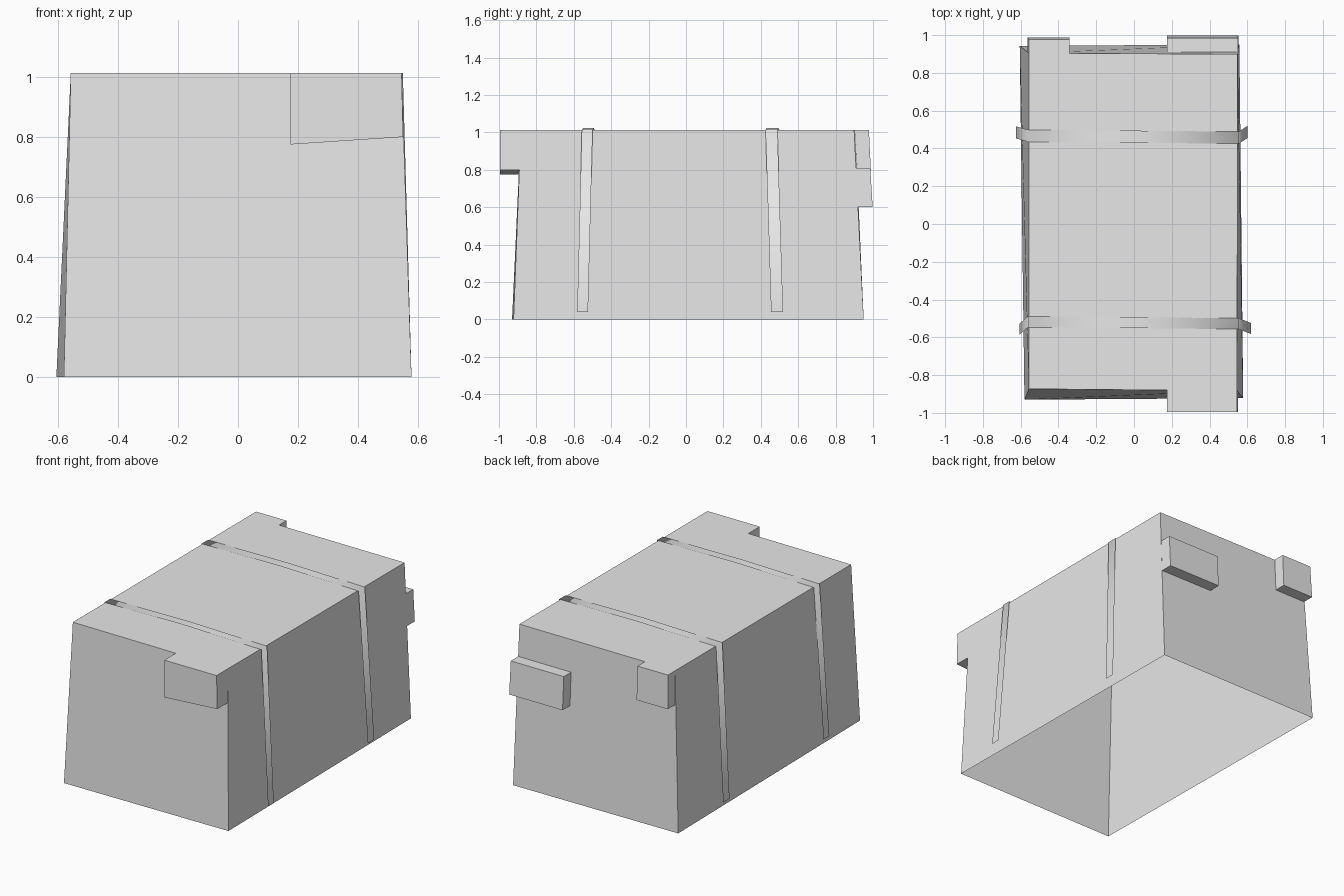
import bpy, bmesh
from mathutils import Vector

cube = bpy.data.objects.get("Cube")
if cube:
    bpy.data.objects.remove(cube, do_unlink=True)

# Single plain grey
grey = bpy.data.materials.new("plain_grey")
grey.use_nodes = True
grey.diffuse_color = (0.8, 0.8, 0.8, 1)
grey.node_tree.nodes["Principled BSDF"].inputs["Base Color"].default_value = (0.8, 0.8, 0.8, 1)


def finish(name, bm):
    mesh = bpy.data.meshes.new(name)
    bm.to_mesh(mesh)
    bm.free()
    mesh.materials.append(grey)
    obj = bpy.data.objects.new(name, mesh)
    bpy.context.collection.objects.link(obj)
    return obj


def open_box(name, rim, base):
    """Closed at the base loop, open at the rim loop."""
    bm = bmesh.new()
    r = [bm.verts.new(p) for p in rim]
    b = [bm.verts.new(p) for p in base]
    centre = sum((Vector(p) for p in rim + base), Vector()) / 8
    bm.faces.new(b)
    for i in range(4):
        j = (i + 1) % 4
        bm.faces.new((r[i], r[j], b[j], b[i]))
    for f in bm.faces:
        f.normal_update()
        if f.normal.dot(f.calc_center_median() - centre) < 0:
            f.normal_flip()
    return finish(name, bm)


# Tapered chest body, hollow and open underneath
TOP = 1.013
low = [(-0.58, -0.93, 0), (0.578, -0.922, 0), (0.558, 0.95, 0), (-0.605, 0.943, 0)]
high = [(-0.557, -0.873, TOP), (0.545, -0.883, TOP), (0.549, 0.899, TOP), (-0.557, 0.905, TOP)]
open_box("chest_body", low, high)


def wall_y(left, right, x, z):
    """Depth of the sloping end wall at a given place."""
    a = Vector(low[left]).lerp(Vector(high[left]), z / TOP)
    b = Vector(low[right]).lerp(Vector(high[right]), z / TOP)
    return a.lerp(b, (x - a.x) / (b.x - a.x)).y


def end_block(name, corners, wall, y_top, y_bottom):
    """Block fixed to an end wall; corners run bottom left, bottom right, top right, top left."""
    rim = [(x, wall_y(*wall, x, z), z) for x, z in corners]
    outer = [(x, y_bottom if i < 2 else y_top, z) for i, (x, z) in enumerate(corners)]
    open_box(name, rim, outer)


FRONT, BACK = (0, 1), (3, 2)
end_block("front_block", [(0.175, 0.775), (0.55, 0.80), (0.545, TOP), (0.175, TOP)], FRONT, -0.995, -0.995)
end_block("back_corner_block", [(-0.563, 0.80), (-0.342, 0.80), (-0.342, TOP), (-0.557, TOP)], BACK, 0.978, 0.988)
end_block("back_low_block", [(0.175, 0.60), (0.552, 0.60), (0.55, 0.81), (0.175, 0.81)], BACK, 0.985, 0.998)


# Thin straps over the top and down both sides
def strap(name, path, width):
    bm = bmesh.new()
    rows = [[bm.verts.new((x, y + s * width / 2, z)) for s in (-1, 1)] for x, y, z in path]
    for a, b in zip(rows, rows[1:]):
        bm.faces.new((a[0], b[0], b[1], a[1]))
    for f in bm.faces:
        f.smooth = True
    finish(name, bm)


strap("front_strap", [(-0.605, -0.555, 0.04), (-0.562, -0.518, 1.014), (0, -0.522, 1.022),
                      (0.555, -0.528, 1.014), (0.62, -0.553, 0.04)], 0.058)
strap("back_strap", [(-0.625, 0.485, 0.04), (-0.562, 0.467, 1.014), (0, 0.462, 1.022),
                     (0.555, 0.457, 1.014), (0.60, 0.487, 0.04)], 0.064)
